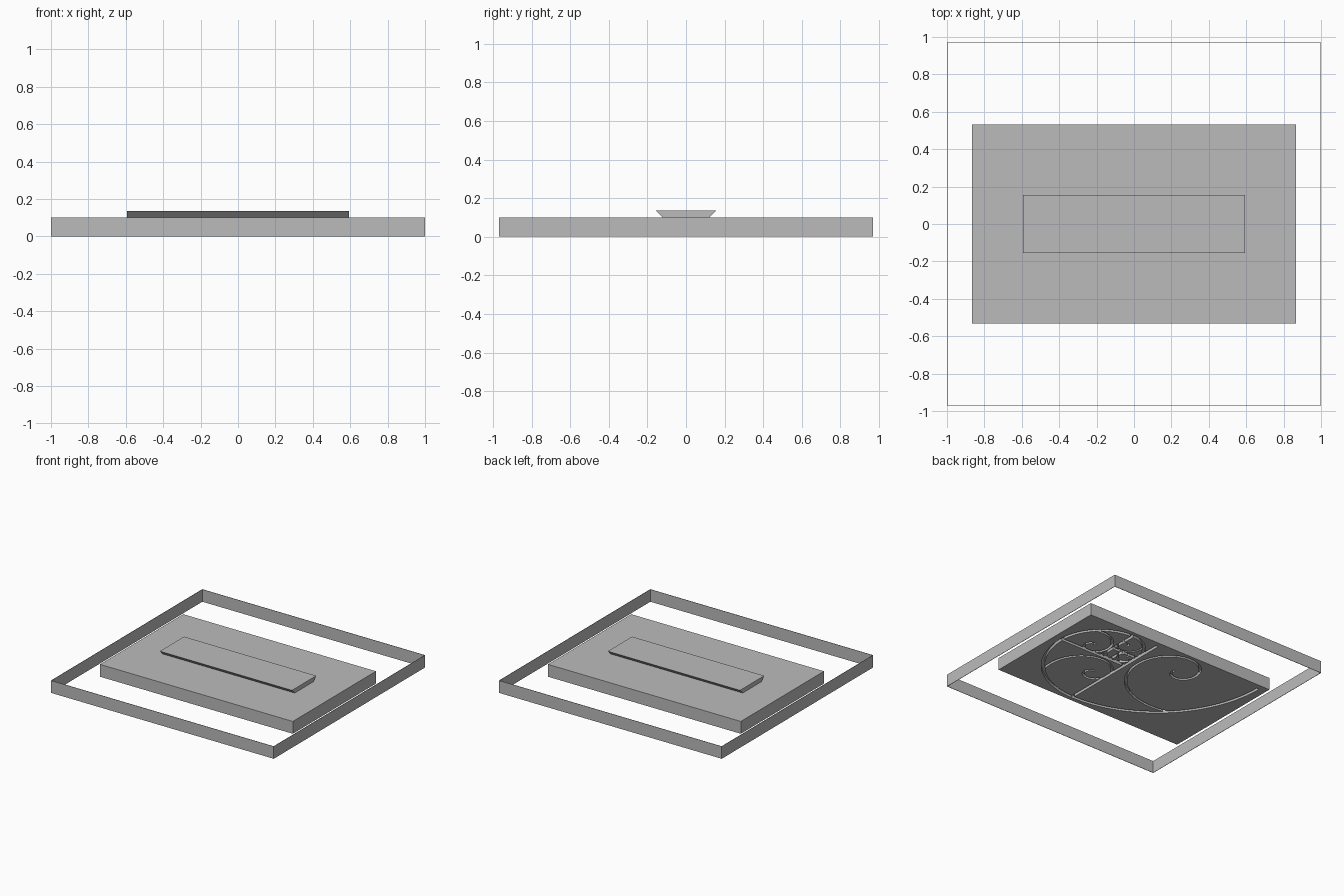
import bpy, bmesh
from math import cos, sin, pi, log, exp, atan2, hypot
from mathutils import Vector

if "Cube" in bpy.data.objects:
    bpy.data.objects.remove(bpy.data.objects["Cube"])

grey = bpy.data.materials.new("plain_grey")
grey.use_nodes = True
grey.diffuse_color = (0.5, 0.5, 0.5, 1)
grey.node_tree.nodes["Principled BSDF"].inputs["Base Color"].default_value = (0.5, 0.5, 0.5, 1)


def finish(name, bm):
    bmesh.ops.recalc_face_normals(bm, faces=bm.faces)
    mesh = bpy.data.meshes.new(name)
    bm.to_mesh(mesh)
    bm.free()
    mesh.materials.append(grey)
    obj = bpy.data.objects.new(name, mesh)
    bpy.context.collection.objects.link(obj)
    return obj


def block(name, hx, hy, z0, z1, top_hy=None):
    """Box by half sizes, optionally flaring in y towards the top."""
    bm = bmesh.new()
    bmesh.ops.create_cube(bm, size=2)
    for v in bm.verts:
        top = v.co.z > 0
        v.co = (v.co.x * hx, v.co.y * (top_hy if top and top_hy else hy), z1 if top else z0)
    return finish(name, bm)


def strip(path, width, depth):
    """Solid band following a flat path, used to cut a groove."""
    bm = bmesh.new()
    rings = []
    for i, p in enumerate(path):
        along = path[min(i + 1, len(path) - 1)] - path[max(i - 1, 0)]
        side = Vector((-along.y, along.x)).normalized() * width / 2
        rings.append([bm.verts.new((*(p + side * s), z))
                      for s, z in ((1, -0.02), (-1, -0.02), (-1, depth), (1, depth))])
    for a, b in zip(rings, rings[1:]):
        for j in range(4):
            k = (j + 1) % 4
            bm.faces.new((a[j], a[k], b[k], b[j]))
    bm.faces.new(rings[0])
    bm.faces.new(rings[-1])
    return finish("groove_cutter", bm)


def polar(centre, r, a):
    return centre + Vector((cos(a), sin(a))) * r


# Main parts
block("dovetail_rail", 0.593, 0.12, 0.1, 0.135, top_hy=0.155)
plate = block("base_plate", 0.865, 0.533, 0, 0.1)

# Thin surrounding wall
wall = block("outer_wall", 1, 0.97, 0, 0.1)
hole = block("wall_cutter", 0.997, 0.967, -0.1, 0.2)

# Golden spiral grooves: each square is turned a quarter and shrunk
PHI = (1 + 5 ** 0.5) / 2
WIDTH, DEPTH = 0.024, 0.025
cutters = []
centre, size = Vector((0.19, 0.49)), 0.98
for n in range(6):
    turn = n * pi / 2
    start = pi + turn
    steps = 32 if n < 3 else 16
    cutters.append(strip([polar(centre, size, start + pi / 2 * i / steps)
                          for i in range(steps + 1)], WIDTH, DEPTH))
    # Dividing line between this square and the rest
    if n < 5:
        end = polar(centre, size, start + pi / 2)
        cutters.append(strip([centre, end], WIDTH, DEPTH))
    # Volute branching from the middle of the arc
    if n < 5:
        w = WIDTH * (0.8 if n < 3 else 0.5)
        eye = centre + Vector((-0.39 * cos(turn) + 0.2 * sin(turn),
                               -0.39 * sin(turn) - 0.2 * cos(turn))) * size
        rel = polar(centre, size, start + pi / 4) - eye
        r0, a0 = hypot(rel.x, rel.y), atan2(rel.y, rel.x)
        sweep = min(8.5, log(r0 / (1.3 * w)) / 0.3)
        count = 70 if n < 3 else 40
        cutters.append(strip([polar(eye, r0 * exp(-0.3 * sweep * i / count), a0 + sweep * i / count)
                              for i in range(count + 1)], w, DEPTH))
    # Step to the next smaller square
    centre = polar(centre, size - size / PHI, start + pi / 2)
    size /= PHI


def carve(target, tools):
    bpy.context.view_layer.objects.active = target
    for tool in tools:
        tool.hide_render = True
        mod = target.modifiers.new("carve", "BOOLEAN")
        mod.operation, mod.solver, mod.object = "DIFFERENCE", "EXACT", tool
        bpy.ops.object.modifier_apply(modifier=mod.name)
        bpy.data.objects.remove(tool)


carve(wall, [hole])
carve(plate, cutters)
